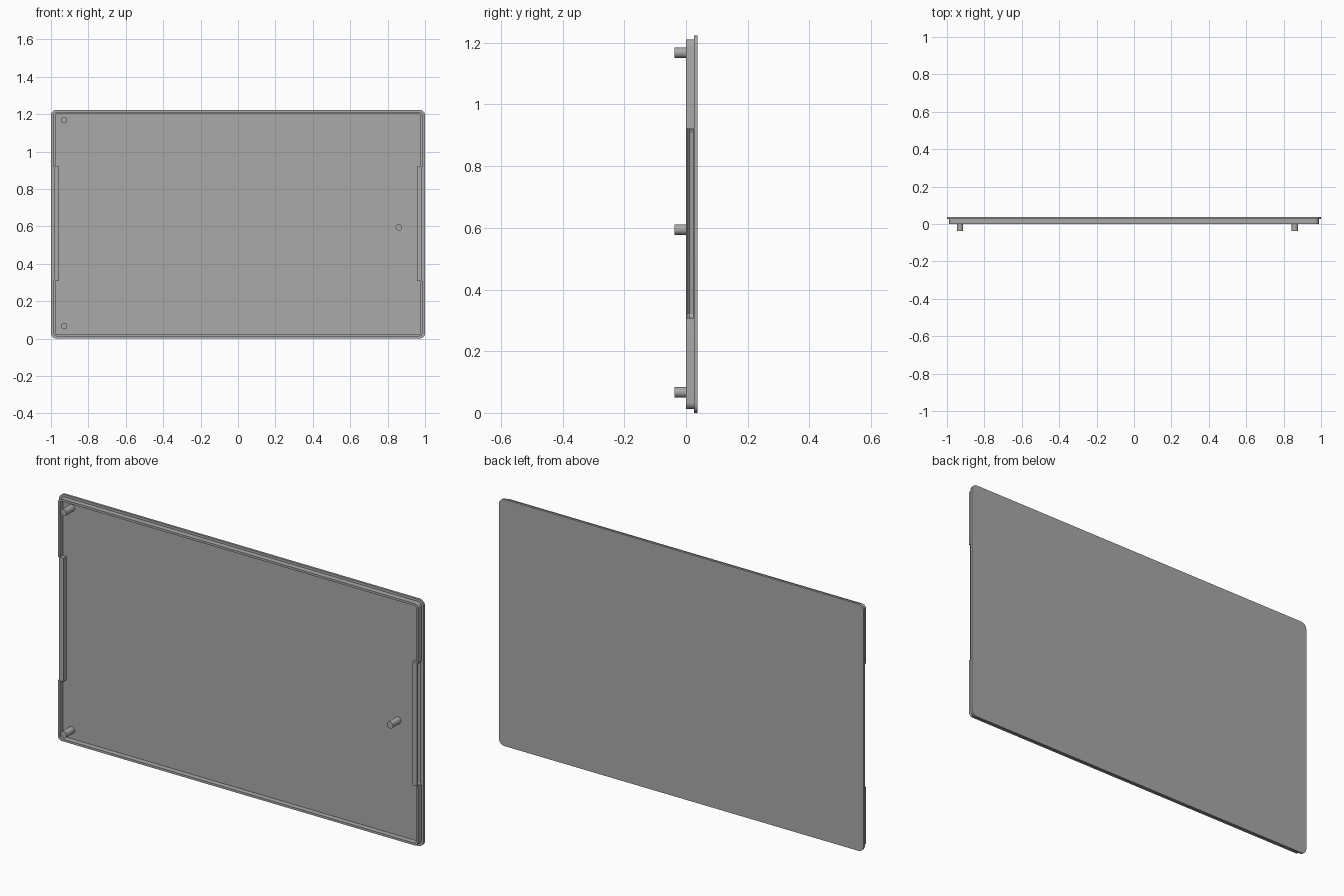
import bpy, bmesh, math
from mathutils import Matrix, Vector

cube = bpy.data.objects.get("Cube")
if cube:
    bpy.data.objects.remove(cube, do_unlink=True)

grey = bpy.data.materials.new("plain grey")
grey.use_nodes = True
colour = (0.4, 0.4, 0.4, 1)
grey.diffuse_color = colour
grey.node_tree.nodes["Principled BSDF"].inputs["Base Color"].default_value = colour

HEIGHT = 1.223
MID = HEIGHT / 2
BACK, SEAT, FRONT = 0.037, 0.026, 0.0     # depth levels
CLIP_LOW, CLIP_HIGH = 0.308, 0.92         # side clip extent


def finish(name, bm, smooth=True):
    bmesh.ops.recalc_face_normals(bm, faces=bm.faces)
    mesh = bpy.data.meshes.new(name)
    bm.to_mesh(mesh)
    bm.free()
    mesh.materials.append(grey)
    obj = bpy.data.objects.new(name, mesh)
    bpy.context.collection.objects.link(obj)
    if smooth:
        bpy.ops.object.select_all(action='DESELECT')
        obj.select_set(True)
        bpy.context.view_layer.objects.active = obj
        bpy.ops.object.shade_smooth_by_angle(angle=math.radians(30))
    return obj


def outline(inset, radius, steps=8):
    """Rounded rectangle in the xz plane."""
    w, h = 1 - inset - radius, MID - inset - radius
    pts = []
    for q, (sx, sz) in enumerate(((1, 1), (-1, 1), (-1, -1), (1, -1))):
        for i in range(steps + 1):
            a = math.pi / 2 * (q + i / steps)
            pts.append((sx * w + radius * math.cos(a),
                        MID + sz * h + radius * math.sin(a)))
    return pts


def ring(bm, pts, y):
    return [bm.verts.new((x, y, z)) for x, z in pts]


def bridge(bm, a, b):
    n = len(a)
    for i in range(n):
        bm.faces.new((a[i], a[(i + 1) % n], b[(i + 1) % n], b[i]))


# Back panel
bm = bmesh.new()
pts = outline(0, 0.03)
a, b = ring(bm, pts, SEAT), ring(bm, pts, BACK)
bridge(bm, a, b)
bm.faces.new(a)
bm.faces.new(b)
finish("back_panel", bm)

# Raised rim, standing slightly inside the panel edge
bm = bmesh.new()
outer, inner = outline(0.012, 0.022), outline(0.023, 0.011)
loops = [ring(bm, outer, SEAT), ring(bm, outer, FRONT),
         ring(bm, inner, FRONT), ring(bm, inner, SEAT)]
for i in range(4):
    bridge(bm, loops[i], loops[(i + 1) % 4])
rim = finish("rim", bm)

# Gaps in the rim where the clips sit
bm = bmesh.new()
for side in (-1, 1):
    bmesh.ops.create_cube(bm, size=1, matrix=Matrix.LocRotScale(
        Vector((side, 0, (CLIP_LOW + CLIP_HIGH) / 2)), None,
        Vector((0.1, 0.2, CLIP_HIGH - CLIP_LOW))))
cutter = finish("rim_gap_cutter", bm, False)
mod = rim.modifiers.new("gaps", 'BOOLEAN')
mod.operation = 'DIFFERENCE'
mod.solver = 'EXACT'
mod.object = cutter
bpy.context.view_layer.objects.active = rim
bpy.ops.object.select_all(action='DESELECT')
rim.select_set(True)
bpy.ops.object.modifier_apply(modifier=mod.name)
bpy.data.objects.remove(cutter, do_unlink=True)


# Side clips: a wall with a V groove whose ends are mitred
def clip(name, side):
    bm = bmesh.new()
    section = [(0.958, SEAT), (0.958, FRONT), (0.983, FRONT),
               (0.983, 0.003), (0.971, 0.012), (0.983, 0.024), (0.983, SEAT)]
    plain = [(0.983 if x > 0.96 else x, y) for x, y in section]
    rows = []
    for prof, z in ((plain, CLIP_LOW), (section, CLIP_LOW + 0.012),
                    (section, CLIP_HIGH - 0.012), (plain, CLIP_HIGH)):
        rows.append([bm.verts.new((side * x, y, z)) for x, y in prof])
    for low, high in zip(rows, rows[1:]):
        bridge(bm, low, high)
    bm.faces.new(rows[0])
    bm.faces.new(rows[-1])
    finish(name, bm, False)


clip("left_clip", 1)
clip("right_clip", -1)


# Locating pins
def pin(name, x, z):
    bm = bmesh.new()
    front = -0.038
    bmesh.ops.create_cone(
        bm, cap_ends=True, segments=24, radius1=0.017, radius2=0.017,
        depth=SEAT - front,
        matrix=Matrix.Translation((x, (SEAT + front) / 2, z))
        @ Matrix.Rotation(math.pi / 2, 4, 'X'))
    finish(name, bm)


pin("upper_right_pin", -0.93, 1.168)
pin("lower_right_pin", -0.93, 0.067)
pin("left_pin", 0.86, 0.594)
